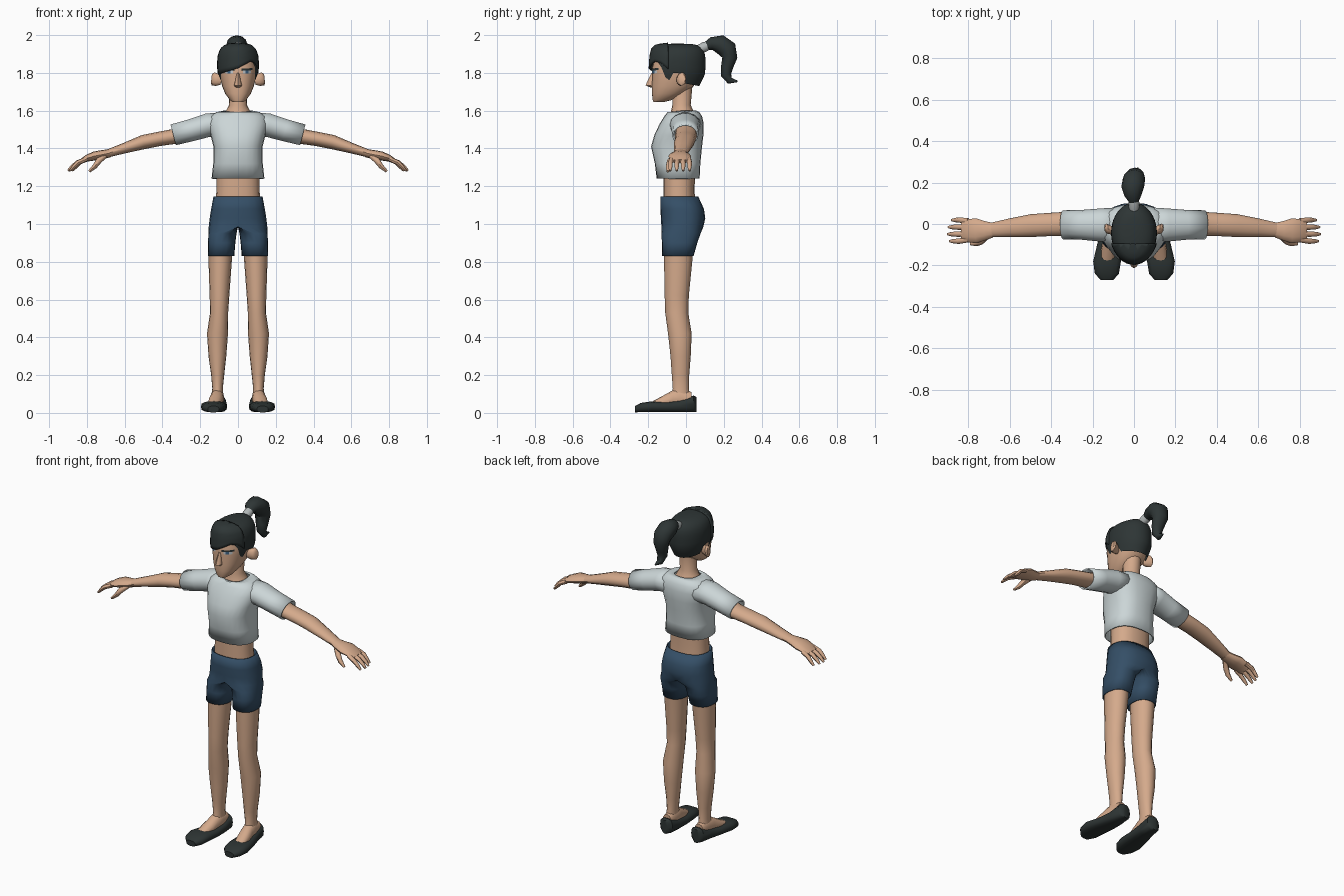
import bpy, bmesh, math
from mathutils import Vector as V


def material(name, rgb):
    m = bpy.data.materials.new(name)
    m.diffuse_color = (*rgb, 1)
    return m


SKIN = material("skin", (.66, .40, .26))
SHIRT = material("pale_grey_cloth", (.60, .67, .68))
DENIM = material("navy_cloth", (.035, .078, .135))
HAIR = material("black_hair", (.027, .036, .036))
SHOE = material("black_leather", (.026, .034, .033))
TIE = material("grey_tie", (.45, .48, .48))
WHITE = material("eye_white", (.55, .58, .60))
IRIS = material("eye_blue", (.05, .13, .24))


def ring(c, u, v, n=16, p=2.0):
    """Superellipse loop around c with half axes u and v."""
    out = []
    for i in range(n):
        a = 2 * math.pi * i / n
        co, si = math.cos(a), math.sin(a)
        out.append(V(c) + V(u) * math.copysign(abs(co) ** (2 / p), co)
                   + V(v) * math.copysign(abs(si) ** (2 / p), si))
    return out


def level(z, x0, x1, y0, y1, n=20, p=2.3):
    """Horizontal loop filling the given bounds."""
    return ring(((x0 + x1) / 2, (y0 + y1) / 2, z), ((x1 - x0) / 2, 0, 0),
                (0, (y1 - y0) / 2, 0), n, p)


def finish(name, bm, mat, mirror=False, thick=0):
    bmesh.ops.recalc_face_normals(bm, faces=bm.faces)
    me = bpy.data.meshes.new(name)
    bm.to_mesh(me)
    bm.free()
    me.materials.append(mat)
    ob = bpy.data.objects.new(name, me)
    bpy.context.collection.objects.link(ob)
    if mirror:
        ob.modifiers.new("mirror", 'MIRROR').merge_threshold = .001
    if thick:
        s = ob.modifiers.new("thickness", 'SOLIDIFY')
        s.thickness, s.offset = thick, -1
    return ob


def loft_mesh(rings, caps=(True, True)):
    bm = bmesh.new()
    vs = [[bm.verts.new(p) for p in r] for r in rings]
    n = len(vs[0])
    for a, b in zip(vs, vs[1:]):
        for i in range(n):
            bm.faces.new((a[i], a[(i + 1) % n], b[(i + 1) % n], b[i]))
    for r, cap in zip((vs[0], vs[-1]), caps):
        if cap:
            bm.faces.new(r)
    return bm


def loft(name, rings, mat, mirror=False, caps=(True, True), thick=0):
    return finish(name, loft_mesh(rings, caps), mat, mirror, thick)


def tube(name, path, mat, side, mirror=False, n=12, caps=(True, True), thick=0):
    """Loft along a path of (x, y, z, side radius, other radius)."""
    pts = [V(q[:3]) for q in path]
    rings = []
    for i, q in enumerate(path):
        t = (pts[min(i + 1, len(pts) - 1)] - pts[max(i - 1, 0)]).normalized()
        rings.append(ring(pts[i], V(side) * q[3], V(side).cross(t) * q[4], n))
    return loft(name, rings, mat, mirror, caps, thick)


def interp(table, x):
    """Linear lookup in rows whose first entry is the key."""
    if x <= table[0][0]:
        return table[0][1:]
    for a, b in zip(table, table[1:]):
        if x <= b[0]:
            f = (x - a[0]) / (b[0] - a[0])
            return [p + (q - p) * f for p, q in zip(a[1:], b[1:])]
    return table[-1][1:]


# Legs and feet
loft("leg", [level(*r, n=16, p=2) for r in (
    (.07, .077, .143, -.085, .025), (.13, .08, .136, -.07, .015), (.20, .073, .142, -.075, .017),
    (.30, .062, .156, -.082, .025), (.42, .053, .164, -.095, .03), (.53, .052, .148, -.11, .012),
    (.62, .046, .15, -.113, .015), (.80, .033, .156, -.116, .033), (.92, .03, .155, -.116, .04))],
    SKIN, True)
loft("foot", [ring((x, y, h / 2 + .01), (w, 0, 0), (0, 0, h / 2 - .01), 12, 2.2)
              for y, x, w, h in ((.03, .108, .03, .11), (-.03, .109, .036, .13), (-.07, .112, .036, .12),
                                 (-.12, .12, .038, .092), (-.175, .128, .035, .062))], SKIN, True)
loft("shoe", [ring((x, y, h / 2 + .003), (w, 0, 0), (0, 0, h / 2), 14, 2.7)
              for y, x, w, h in ((.055, .105, .02, .082), (.04, .105, .042, .09), (-.03, .108, .051, .066),
                                 (-.10, .118, .06, .055), (-.18, .13, .067, .059), (-.24, .131, .058, .05),
                                 (-.27, .13, .03, .033))], SHOE, True)

# Shorts: one half, open on the centre plane, then mirrored
bm = loft_mesh([level(*r, n=20, p=2.4) for r in (
    (1.145, -.13, .13, -.135, .065), (1.08, -.142, .142, -.135, .095), (1.03, -.15, .15, -.133, .102),
    (.985, -.155, .155, -.13, .092), (.95, .008, .157, -.129, .077), (.90, .014, .158, -.128, .06),
    (.83, .02, .16, -.126, .04))], (False, False))
for v in bm.verts:
    v.co.x = max(v.co.x, 0)
bmesh.ops.delete(bm, geom=[f for f in bm.faces if all(v.co.x < 1e-4 for v in f.verts)],
                 context='FACES')
finish("shorts", bm, DENIM, True, .006)

# Bare waist and neck
loft("waist", [level(z, -w, w, a, b) for z, w, a, b in (
    (1.10, .12, -.12, .05), (1.18, .114, -.12, .045), (1.30, .113, -.12, .05))], SKIN)
loft("neck", [level(z, -w, w, a, b, 16, 2) for z, w, a, b in (
    (1.56, .085, -.09, .055), (1.595, .065, -.08, .04), (1.63, .047, -.072, .025),
    (1.74, .05, -.075, .035))], SKIN)

# Cropped shirt body with a neckline that dips at the front
rows = [level(z, -w, w, a, b, 24, 2.5) for z, w, a, b in (
    (1.24, .14, -.155, .072), (1.32, .131, -.165, .076), (1.41, .13, -.185, .085),
    (1.47, .145, -.168, .092), (1.53, .16, -.14, .094), (1.57, .15, -.115, .085),
    (1.592, .115, -.098, .07), (1.602, .07, -.085, .052))]
for p in rows[-1]:
    p.z += .12 * min(p.y + .01, 0)
loft("shirt_body", rows, SHIRT, caps=(False, False), thick=.008)
tube("sleeve", ((.08, -.005, 1.528, .085, .066), (.16, -.005, 1.523, .08, .064),
                (.25, -.004, 1.496, .072, .06), (.343, -.004, 1.472, .07, .058)),
     SHIRT, (0, 1, 0), True, 14, (False, False), .008)

# Arms, hands and fingers
tube("arm", ((.24, 0, 1.50, .055, .042), (.34, 0, 1.463, .058, .04), (.42, -.003, 1.45, .056, .038),
             (.50, -.008, 1.434, .055, .038), (.60, -.018, 1.402, .045, .028),
             (.70, -.03, 1.37, .034, .02)), SKIN, (0, 1, 0), True)
tube("palm", ((.68, -.03, 1.375, .035, .022), (.72, -.033, 1.367, .047, .024),
              (.76, -.033, 1.36, .06, .024), (.80, -.032, 1.348, .056, .018),
              (.83, -.032, 1.332, .05, .012)), SKIN, (0, 1, 0), True)
for i, (y, d, s) in enumerate(((.014, .005, -.02), (-.016, .001, -.004),
                               (-.046, -.003, 0), (-.075, -.008, -.01))):
    tube("finger_%d" % (i + 1), ((.80, y, 1.345, .014, .013), (.85 + s / 2, y + d, 1.325, .013, .012),
                                 (.88 + s, y + d, 1.302, .011, .01), (.899 + s, y + d, 1.282, .006, .006)),
         SKIN, (0, 1, 0), True, 8)
tube("thumb", ((.70, -.055, 1.363, .014, .014), (.735, -.082, 1.337, .018, .018),
               (.758, -.093, 1.305, .014, .013), (.788, -.096, 1.278, .007, .007)),
     SKIN, (0, 1, 0), True, 8)

# Head
FACE = ((1.645, .026, -.172, -.12), (1.655, .042, -.176, -.08), (1.69, .068, -.18, -.01),
        (1.73, .084, -.181, .04), (1.79, .098, -.179, .075), (1.83, .1, -.179, .08),
        (1.90, .09, -.16, .07))
loft("head", [level(z, -w, w, a, b, 28) for z, w, a, b in FACE], SKIN)
loft("nose", [level(z, -w, w, a, -.16, 8, 1.6) for z, w, a in (
    (1.722, .012, -.187), (1.734, .021, -.214), (1.76, .014, -.203), (1.80, .008, -.183))], SKIN)
tube("ear", ((.088, -.035, 1.757, .012, .022), (.11, -.03, 1.763, .021, .034),
             (.132, -.022, 1.768, .024, .038), (.141, -.018, 1.769, .015, .026)),
     SKIN, (0, 1, 0), True, 12)


def face_plate(name, xa, xb, za, zb, slope, mat, off):
    """Thin strip lying on the front of the face."""
    bm = bmesh.new()
    cols = []
    for i in range(7):
        x = xa + (xb - xa) * i / 6
        col = []
        for z in (za, zb):
            z += slope * (x - xa)
            w, a, b = interp(FACE, z)
            y = (a + b) / 2 - (b - a) / 2 * (1 - (x / w) ** 2.3) ** (1 / 2.3)
            col.append(bm.verts.new((x, y - off, z)))
        cols.append(col)
    for a, b in zip(cols, cols[1:]):
        bm.faces.new((a[0], b[0], b[1], a[1]))
    finish(name, bm, mat, True)


face_plate("eye", .026, .07, 1.797, 1.812, .03, WHITE, .003)
face_plate("iris", .04, .056, 1.797, 1.812, .03, IRIS, .005)
face_plate("brow", .018, .078, 1.811, 1.822, .06, HAIR, .006)

# Hair: shells that follow one outline, each with its own hairline
CROWN = ((1.73, .086, -.17, .07), (1.79, .106, -.188, .10), (1.83, .111, -.192, .103),
         (1.89, .109, -.187, .103), (1.925, .095, -.178, .09), (1.945, .07, -.155, .068),
         (1.953, .04, -.11, .03), (1.955, .01, -.06, -.03))


def hair_shell(hairline, off):
    rows, n = [], 40
    for j in range(12):
        t = math.sin(math.pi / 2 * j / 11)
        row = []
        for i in range(n):
            a = 2 * math.pi * i / n
            zh = hairline(math.cos(a), math.sin(a))
            z = zh + (1.955 - zh) * t
            w, y0, y1 = interp(CROWN, z)
            row.append(V(((w + off) * math.cos(a),
                          (y0 + y1) / 2 + ((y1 - y0) / 2 + off) * math.sin(a), z + off * t)))
        rows.append(row)
    return loft_mesh(rows, (False, True))


BACK = ((-1, 1.87), (-.62, 1.85), (-.5, 1.78), (-.3, 1.76), (-.2, 1.80),
        (.12, 1.80), (.3, 1.745), (1, 1.73))
FRONT = ((-1, 1.79), (-.75, 1.80), (0, 1.825), (.6, 1.862), (.85, 1.85), (1, 1.80))
finish("hair_cap", hair_shell(lambda c, s: interp(BACK, s)[0], 0), HAIR)
bm = hair_shell(lambda c, s: interp(FRONT, c)[0], .006)
bmesh.ops.bisect_plane(bm, geom=bm.verts[:] + bm.edges[:] + bm.faces[:], plane_co=(0, -.095, 0),
                       plane_no=(0, 1, 0), clear_outer=True)
finish("fringe", bm, HAIR, thick=.01)

# Ponytail and its tie
tube("hair_tie", ((0, .07, 1.925, .024, .024), (0, .10, 1.938, .027, .027),
                  (0, .118, 1.946, .022, .022)), TIE, (1, 0, 0))
tube("ponytail", ((0, .095, 1.937, .016, .018), (-.006, .135, 1.955, .04, .034),
                  (-.006, .18, 1.952, .055, .05), (0, .218, 1.925, .054, .052),
                  (.005, .232, 1.88, .046, .04), (.01, .217, 1.83, .036, .032),
                  (.012, .212, 1.79, .028, .028), (.015, .232, 1.758, .018, .018),
                  (.018, .273, 1.755, .003, .004)), HAIR, (1, 0, 0), n=12)

# Smooth shading with sharp edges kept
for ob in bpy.context.scene.objects:
    ob.select_set(True)
    bpy.context.view_layer.objects.active = ob
bpy.ops.object.shade_smooth_by_angle(angle=math.radians(45))
